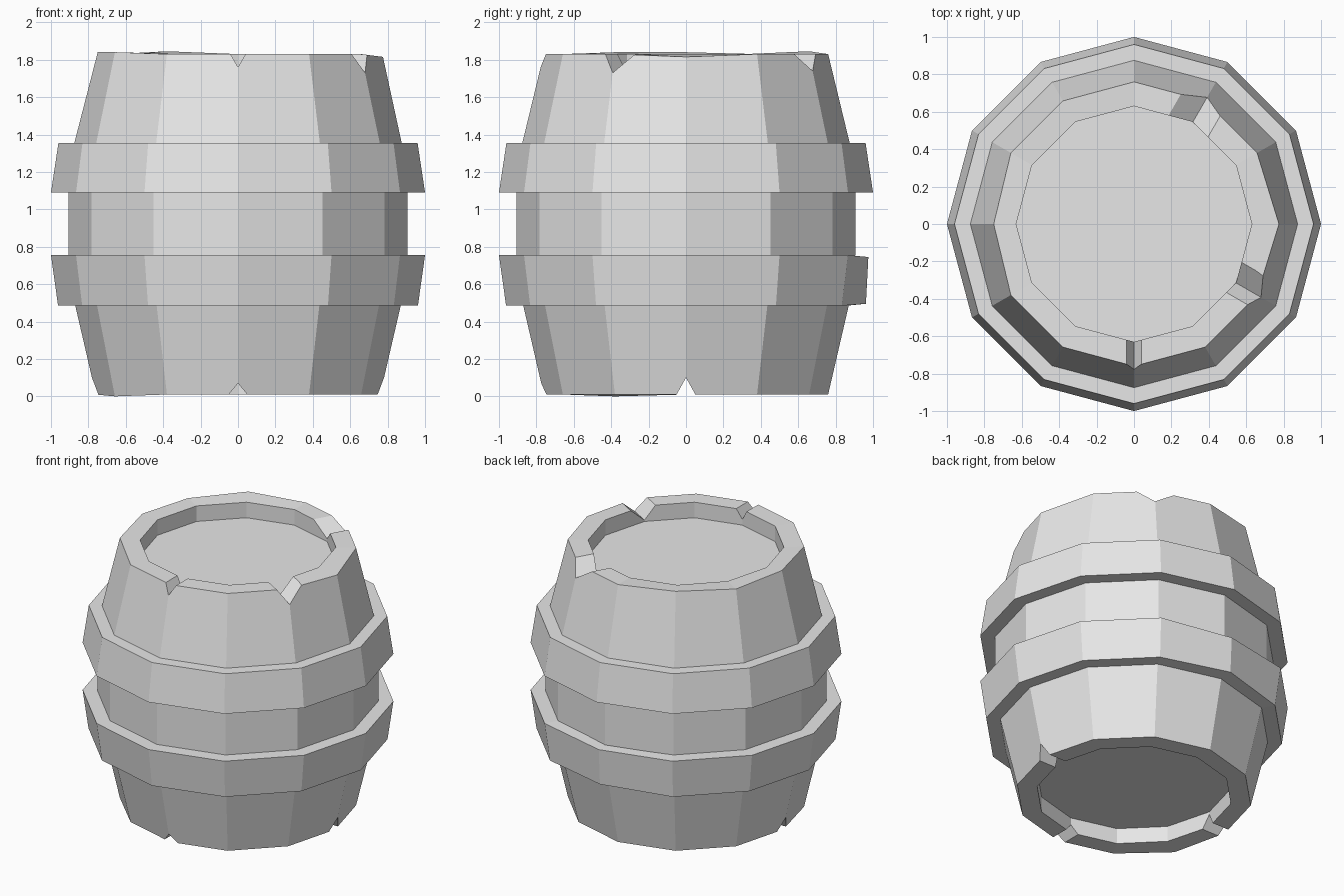
import bpy
import bmesh
from math import radians, cos, sin
from mathutils import Matrix, Vector

SIDES = 12

cube = bpy.data.objects.get("Cube")
if cube:
    bpy.data.objects.remove(cube, do_unlink=True)

grey = bpy.data.materials.new("plain grey")
grey.use_nodes = True
grey.diffuse_color = (0.8, 0.8, 0.8, 1)
grey.node_tree.nodes["Principled BSDF"].inputs["Base Color"].default_value = (0.8, 0.8, 0.8, 1)


def make_object(name, bm):
    bmesh.ops.recalc_face_normals(bm, faces=bm.faces)
    mesh = bpy.data.meshes.new(name)
    bm.to_mesh(mesh)
    bm.free()
    mesh.materials.append(grey)
    obj = bpy.data.objects.new(name, mesh)
    bpy.context.collection.objects.link(obj)
    return obj


def lathe(name, profile, closed=False, nudges={}):
    """Turn (radius, z) points about z; nudges[(ring, degrees)] = (dr, dz)."""
    bm = bmesh.new()
    rings = []
    for i, (r, z) in enumerate(profile):
        ring = []
        for k in range(SIDES):
            deg = k * 360 // SIDES
            dr, dz = nudges.get((i, deg), (0, 0))
            a = radians(deg)
            ring.append(bm.verts.new(((r + dr) * cos(a), (r + dr) * sin(a), z + dz)))
        rings.append(ring)
    pairs = list(zip(rings, rings[1:]))
    if closed:
        pairs.append((rings[-1], rings[0]))
    else:
        bm.faces.new(rings[0])
        bm.faces.new(rings[-1])
    for low, high in pairs:
        for k in range(SIDES):
            n = (k + 1) % SIDES
            bm.faces.new((low[k], low[n], high[n], high[k]))
    return make_object(name, bm)


def notch_cutter(deg, edge_z, depth, left, right):
    """Radial V-shaped prism whose point lies depth inside the rim edge."""
    bm = bmesh.new()
    past = 1.5                      # extend the V beyond the rim
    point = edge_z - depth
    outer = edge_z + depth * (past - 1)
    section = [(0, point), (right * past, outer), (-left * past, outer)]
    ends = [[bm.verts.new((r, t, z)) for t, z in section] for r in (0.45, 1.0)]
    bm.faces.new(ends[0])
    bm.faces.new(ends[1])
    for k in range(3):
        n = (k + 1) % 3
        bm.faces.new((ends[0][k], ends[0][n], ends[1][n], ends[1][k]))
    bm.transform(Matrix.Rotation(radians(deg), 4, "Z"))
    cutter = make_object("notch_cutter", bm)
    cutter.hide_render = True
    return cutter


# Barrel body with recessed lids, slightly uneven along the rims
body = lathe("barrel_body", [
    (0.63, 0.12), (0.63, 0.01), (0.76, 0.01), (0.87, 0.485), (0.905, 0.755),
    (0.905, 1.09), (0.875, 1.355), (0.76, 1.83), (0.63, 1.83), (0.63, 1.72)],
    nudges={(7, 0): (0.015, -0.015), (7, 120): (0, 0.015), (7, 180): (-0.01, 0.01),
            (7, 210): (0, 0.01), (2, 210): (0, -0.01)})

# Chips in the top rim, then in the bottom rim
chips = [(-90, 1.83, 0.07, 0.04, 0.04), (-30, 1.83, 0.1, 0.07, 0.11),
         (60, 1.83, 0.09, 0.11, 0.13)]
chips += [(deg, 0.01, -depth, 0.05, 0.05)
          for deg, depth in ((-90, 0.06), (0, 0.09), (120, 0.07), (180, 0.09))]
cutters = [notch_cutter(*chip) for chip in chips]
for cutter in cutters:
    cut = body.modifiers.new("chip", "BOOLEAN")
    cut.operation = "DIFFERENCE"
    cut.solver = "EXACT"
    cut.object = cutter

# Bake the chips and drop the cutters
bpy.context.view_layer.update()
evaluated = body.evaluated_get(bpy.context.evaluated_depsgraph_get())
baked = bpy.data.meshes.new_from_object(evaluated)
body.modifiers.clear()
body.data = baked
for cutter in cutters:
    bpy.data.objects.remove(cutter, do_unlink=True)

# Two hoops, widest toward the middle
lathe("upper_hoop", [(0.86, 1.09), (1.0, 1.09), (0.96, 1.355), (0.86, 1.355)], closed=True)
lathe("lower_hoop", [(0.86, 0.485), (0.962, 0.485), (1.0, 0.755), (0.86, 0.755)], closed=True,
      nudges={(1, 90): (0, 0.01), (2, 90): (-0.025, -0.01)})
